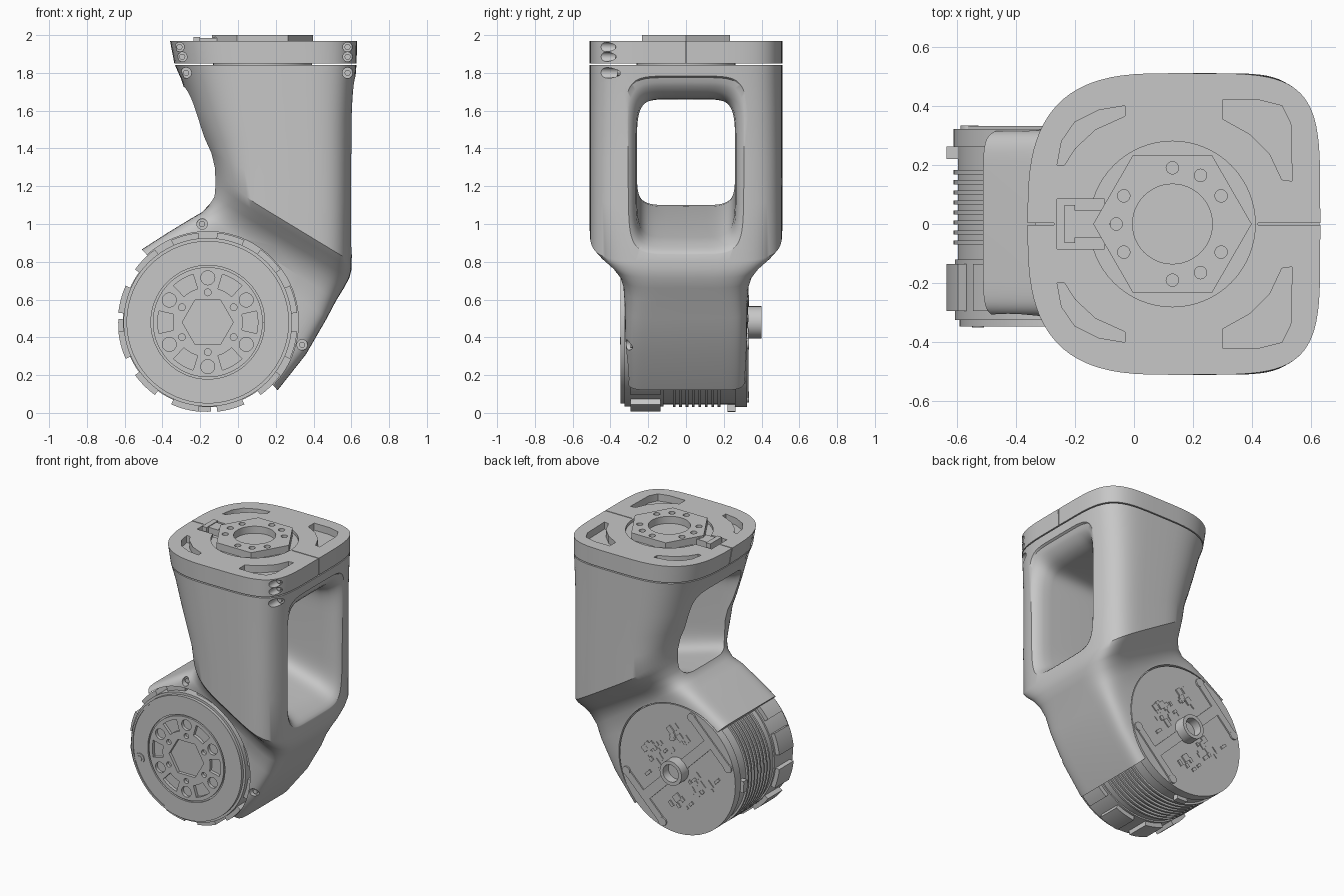
import bpy, bmesh, math, random
from mathutils import Vector

cube = bpy.data.objects.get("Cube")
if cube:
    bpy.data.objects.remove(cube)

grey = bpy.data.materials.new("machined grey")
grey.use_nodes = True
COLOUR = (0.57, 0.57, 0.57, 1)
grey.diffuse_color = COLOUR
grey.node_tree.nodes["Principled BSDF"].inputs["Base Color"].default_value = COLOUR

MX, MZ = -0.16, 0.48     # motor axis
FX = 0.13                # flange axis
TAU = math.tau


def loft(bm, rings):
    """Skin a list of equal rings and cap both ends."""
    rows = [[bm.verts.new(p) for p in r] for r in rings]
    n = len(rows[0])
    for a, b in zip(rows, rows[1:]):
        for i in range(n):
            bm.faces.new((a[i], a[(i + 1) % n], b[(i + 1) % n], b[i]))
    bm.faces.new(rows[0])
    bm.faces.new(rows[-1])


def prism_y(bm, pts, lo, hi):
    loft(bm, [[(x, y, z) for x, z in pts] for y in (lo, hi)])


def prism_z(bm, pts, lo, hi):
    loft(bm, [[(x, y, z) for x, y in pts] for z in (lo, hi)])


def circle(cx, cy, r, n=24):
    return [(cx + r * math.cos(TAU * i / n), cy + r * math.sin(TAU * i / n)) for i in range(n)]


def rect(x0, y0, x1, y1):
    return [(x0, y0), (x1, y0), (x1, y1), (x0, y1)]


def polar(r, deg):
    a = math.radians(deg)
    return MX + r * math.cos(a), MZ + r * math.sin(a)


def sector(r0, r1, a0, a1, n=8):
    """Ring segment about the motor axis, angles in degrees."""
    angs = [a0 + (a1 - a0) * i / n for i in range(n + 1)]
    return [polar(r1, a) for a in angs] + [polar(r0, a) for a in reversed(angs)]


def unit_super(n_left, n_right, count=88):
    """Rounded square in the unit box, with its own roundness on each side."""
    out = []
    for i in range(count):
        c, s = math.cos(TAU * i / count), math.sin(TAU * i / count)
        n = n_left if c < 0 else n_right
        out.append((math.copysign(abs(c) ** (2 / n), c), math.copysign(abs(s) ** (2 / n), s)))
    return out


def make(name, bm):
    bmesh.ops.recalc_face_normals(bm, faces=bm.faces)
    mesh = bpy.data.meshes.new(name)
    bm.to_mesh(mesh)
    bm.free()
    mesh.materials.append(grey)
    ob = bpy.data.objects.new(name, mesh)
    bpy.context.collection.objects.link(ob)
    return ob


def cut(ob, bm):
    tool = make("cutter", bm)
    tool.hide_render = True
    mod = ob.modifiers.new("cut", 'BOOLEAN')
    mod.operation, mod.solver, mod.object = 'DIFFERENCE', 'EXACT', tool
    bpy.context.view_layer.objects.active = ob
    bpy.ops.object.modifier_apply(modifier=mod.name)
    bpy.data.objects.remove(tool)


def smooth(ob):
    bpy.ops.object.select_all(action='DESELECT')
    ob.select_set(True)
    bpy.context.view_layer.objects.active = ob
    bpy.ops.object.shade_smooth_by_angle(angle=math.radians(30))


def section(xl, zl, xr, zr, w, n_left, n_right, lift=0):
    """Tilted rounded section between two silhouette points; lift raises its left end."""
    a, b = Vector((xl, 0, zl)), Vector((xr, 0, zr))
    return [(a + b) / 2 + (b - a) / 2 * u + Vector((0, w * v, lift * max(0, -u - .3) ** 2))
            for u, v in unit_super(n_left, n_right)]


# Link body: column narrowing into the motor shell
bm = bmesh.new()
loft(bm, [section(*s) for s in (
    (-.334, 1.842, .627, 1.842, .51, 3, 4.8), (-.3, 1.765, .62, 1.75, .51, 3, 4.8),
    (-.248, 1.6, .61, 1.57, .51, 3, 4.8), (-.198, 1.46, .607, 1.34, .51, 3, 4.8),
    (-.16, 1.35, .605, 1.1, .51, 3, 4.8, .08), (-.14, 1.25, .602, .8, .51, 3, 4.8, .14),
    (-.137, 1.2, .602, .765, .475, 3.2, 4.8, .07), (-.139, 1.145, .59, .715, .41, 3.8, 5, .02),
    (-.155, 1.1, .56, .66, .36, 5, 5.5), (-.19, 1.063, .52, .595, .335, 6, 6.5),
    (-.25, 1.028, .47, .5, .326, 9, 9), (-.37, .955, .36, .31, .325, 10, 10),
    (-.51, .865, .21, .12, .325, 10, 10))])
body = make("link_body", bm)

# Window through the column, with rounded mouths
bm = bmesh.new()
loft(bm, [[(x, w * u, (lo + hi) / 2 + (hi - lo) / 2 * v) for u, v in unit_super(6, 6)]
          for x, w, lo, hi in ((.7, .42, .73, 1.83), (.608, .33, .825, 1.775),
                               (.6, .308, .845, 1.75), (.588, .292, .86, 1.73),
                               (.565, .276, .877, 1.705), (.53, .265, .9, 1.68),
                               (.47, .26, .93, 1.663), (-.08, .26, 1.092, 1.66),
                               (-.14, .263, 1.1, 1.664), (-.2, .272, 1.1, 1.68),
                               (-.25, .287, 1.1, 1.705), (-.4, .34, 1.1, 1.79))])
cut(body, bm)

# Motor seat and screw pockets in the body
BODY_SCREWS = ((-.275, 1.8, -.25), (.58, 1.8, -.35), (-.19, 1.0, -.28), (.34, .36, -.28))
PLATE_SCREWS = ((-.31, 1.937, -.27), (-.295, 1.885, -.27), (.58, 1.937, -.36), (.58, 1.885, -.36))
bm = bmesh.new()
prism_y(bm, circle(MX, MZ, .48, 96), -.6, -.13)
cut(body, bm)
bm = bmesh.new()
prism_y(bm, circle(MX, MZ, .457, 96), .27, .6)
cut(body, bm)
bm = bmesh.new()
for x, z, y in BODY_SCREWS:
    prism_y(bm, circle(x, z, .028), -.7, y)
cut(body, bm)
smooth(body)

# Clamp plate on top, its left side leaning outwards
bm = bmesh.new()
loft(bm, [section(-.337, 1.85, .628, 1.85, .51, 3, 4.8),
          section(-.36, 1.97, .63, 1.97, .51, 3, 4.8)])
plate = make("clamp_plate", bm)
bm = bmesh.new()
prism_z(bm, circle(FX, 0, .28, 64), 1.95, 2.1)
cut(plate, bm)
bm = bmesh.new()
prism_z(bm, rect(-.26, -.085, -.1, .085), 1.94, 2.1)
cut(plate, bm)
bm = bmesh.new()
LEFT_SLOT = [(-.26, .2), (-.235, .2), (-.2, .255), (-.13, .32), (-.03, .365), (-.03, .4),
             (-.12, .385), (-.2, .345), (-.245, .28)]
RIGHT_SLOT = [(.3, .42), (.3, .355), (.39, .305), (.46, .235), (.5, .15), (.535, .145),
              (.53, .34), (.5, .4), (.42, .42)]
for slot in (LEFT_SLOT, RIGHT_SLOT):
    for side in (1, -1):
        prism_z(bm, [(x, y * side) for x, y in slot], 1.92, 2.1)
for x0, x1 in ((-.5, -.27), (.42, .8)):
    prism_z(bm, rect(x0, -.003, x1, .003), 1.8, 2.1)
for x, z, y in PLATE_SCREWS:
    prism_y(bm, circle(x, z, .025), -.7, y)
cut(plate, bm)
smooth(plate)

# Screw heads in the pockets
bm = bmesh.new()
for x, z, y in BODY_SCREWS + PLATE_SCREWS:
    prism_y(bm, circle(x, z, .016, 12), y - .015, y + .01)
smooth(make("screw_heads", bm))

# Hexagonal output flange with bore and bolt holes
bm = bmesh.new()
prism_z(bm, circle(FX, 0, .268, 6), 1.93, 2.0)
flange = make("hex_flange", bm)
bm = bmesh.new()
prism_z(bm, circle(FX, 0, .135, 48), 1.9, 2.1)
for i in range(12):
    if i not in (0, 4, 8):
        x, y = circle(FX, 0, .19, 12)[i]
        prism_z(bm, circle(x, y, .021, 16), 1.96, 2.1)
cut(flange, bm)
smooth(flange)
bm = bmesh.new()
prism_z(bm, circle(FX, 0, .262, 48), 1.83, 1.9)
smooth(make("flange_bearing", bm))

# Sensor tab beside the flange
bm = bmesh.new()
prism_z(bm, rect(-.2, -.045, -.08, .045), 1.93, 1.985)
prism_z(bm, rect(-.235, -.065, -.2, .065), 1.93, 1.99)
for s in (1, -1):
    prism_z(bm, circle(-.12, .028 * s, .009, 12), 1.98, 1.989)
make("sensor_tab", bm)

# Motor core with cooling ribs, rim teeth and rear disc
bm = bmesh.new()
prism_y(bm, circle(MX, MZ, .436, 96), -.13, .28)
for i in range(8):
    y = -.07 + i * .034
    prism_y(bm, circle(MX, MZ, .45, 96), y, y + .014)
prism_y(bm, circle(MX, MZ, .45, 96), .26, .322)
prism_y(bm, sector(.4, .474, 178, 188), .22, .262)
prism_y(bm, sector(.4, .474, 262, 272), .22, .262)
smooth(make("motor_core", bm))
bm = bmesh.new()
prism_y(bm, circle(MX, MZ, .446, 96), -.325, -.12)
for i in range(12):
    prism_y(bm, sector(.42, .476, i * 30 + 6, i * 30 + 24), -.295, -.135)
smooth(make("toothed_rim", bm))

# Motor front face with hub openings
bm = bmesh.new()
prism_y(bm, circle(MX, MZ, .43, 96), -.347, -.26)
face = make("motor_face", bm)
bm = bmesh.new()
prism_y(bm, circle(MX, MZ, .135, 6), -.5, -.31)
for i in range(6):
    prism_y(bm, sector(.185, .265, i * 60 - 13, i * 60 + 13), -.5, -.325)
    prism_y(bm, circle(*polar(.235, i * 60 + 30), .037), -.5, -.325)
    prism_y(bm, circle(*polar(.158, i * 60 + 30), .018, 16), -.5, -.325)
prism_y(bm, sector(.34, .418, 130, 246, 32), -.5, -.34)
cut(face, bm)
bm = bmesh.new()
prism_y(bm, sector(.291, .301, 0, 359.9, 96), -.5, -.335)
cut(face, bm)
smooth(face)
bm = bmesh.new()
prism_y(bm, circle(*polar(.38, 195), .036), -.347, -.33)
prism_y(bm, circle(*polar(.38, 195), .02, 16), -.35, -.33)
smooth(make("face_plug", bm))

# Rear cable boss
bm = bmesh.new()
prism_y(bm, circle(MX, MZ, .085, 48), .3, .4)
boss = make("cable_boss", bm)
bm = bmesh.new()
prism_y(bm, circle(MX, MZ, .06, 48), .34, .5)
cut(boss, bm)
smooth(boss)

# Rear bracket: diagonal arm with a bolted crossbar at each end
ALONG, ACROSS = Vector((-1, 1)).normalized(), Vector((1, 1)).normalized()


def bar(bm, a0, a1, c0, c1, lo, hi):
    prism_y(bm, [tuple(Vector((MX, MZ)) + ALONG * a + ACROSS * c)
                 for a, c in rect(a0, c0, a1, c1)], lo, hi)


bm = bmesh.new()
bar(bm, -.36, .36, -.035, .035, .3, .331)
for s in (1, -1):
    bar(bm, s * .36 - .025, s * .36 + .025, -.2, .2, .3, .331)
    for t in (1, -1):
        p = Vector((MX, MZ)) + ALONG * s * .36 + ACROSS * t * .2
        prism_y(bm, circle(p.x, p.y, .03), .3, .333)
smooth(make("rear_bracket", bm))

# Small circuit components on the rear disc
random.seed(4)
bm = bmesh.new()
for i in range(44):
    a = random.uniform(-.22, .22)
    c = random.choice((1, -1)) * random.uniform(.1, .24)
    w, h = random.uniform(.008, .028), random.uniform(.008, .028)
    bar(bm, a - w, a + w, c - h, c + h, .31, .322 + random.uniform(.003, .01))
make("circuit_components", bm)
